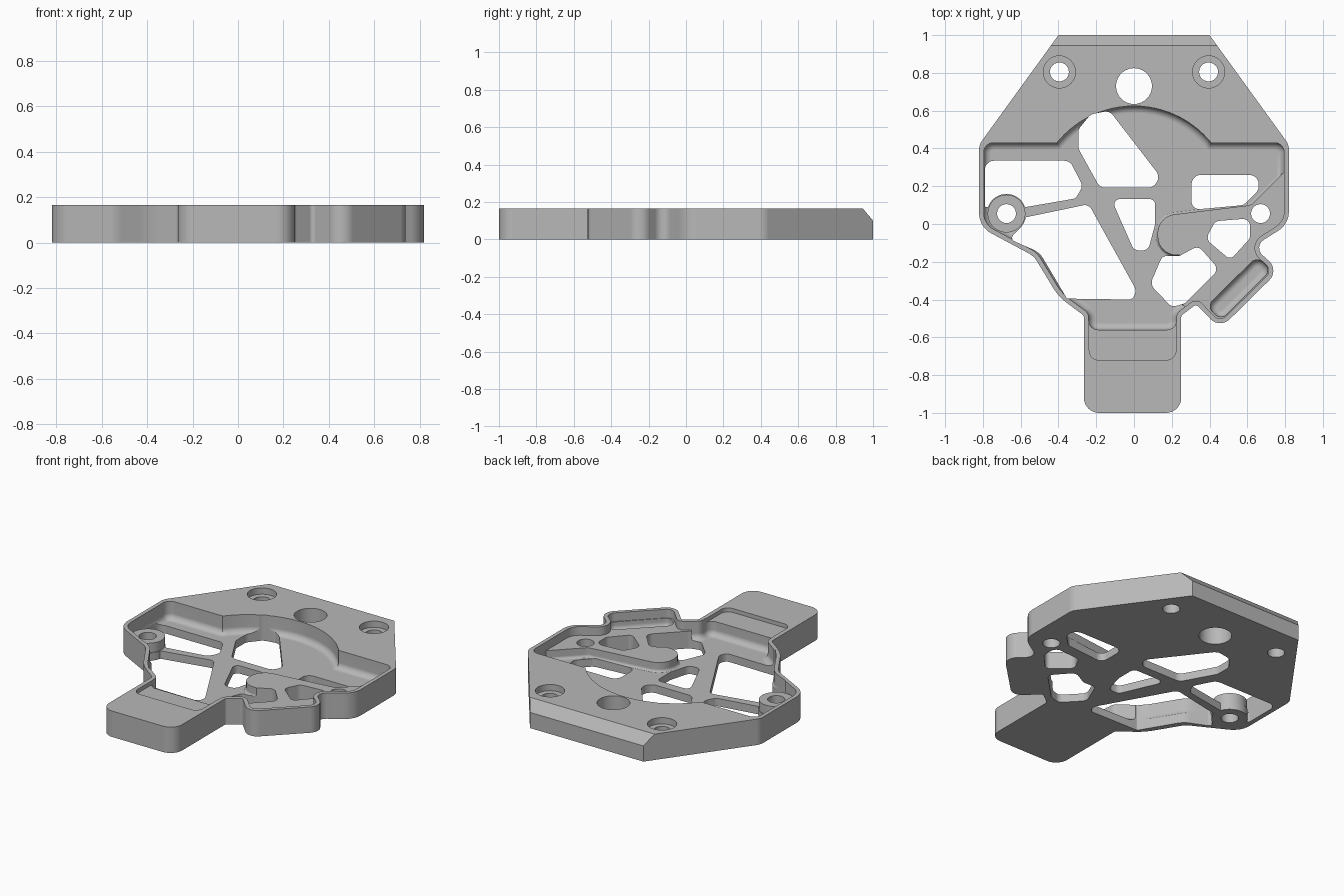
import bpy, bmesh, math
from mathutils import Vector

cube = bpy.data.objects.get("Cube")
if cube:
    bpy.data.objects.remove(cube, do_unlink=True)

TOP, FLOOR, LEDGE, WALL = 0.165, 0.05, 0.11, 0.025
ABOVE, BELOW = 0.23, -0.1


def turn(pts, i):
    """Corner i with the unit directions into and out of it."""
    a, b, c = (Vector(pts[(i + k) % len(pts)][:2]) for k in (-1, 0, 1))
    return b, (b - a).normalized(), (c - b).normalized()


def cross(u, v):
    return u.x * v.y - u.y * v.x


def inset(pts, d):
    """Move a clockwise outline of (x, y, radius) corners inwards by d."""
    out = []
    for i, p in enumerate(pts):
        b, u, v = turn(pts, i)
        n1, n2 = Vector((u.y, -u.x)), Vector((v.y, -v.x))
        b = b + (n1 + n2) * (d / (1 + n1.dot(n2)))
        change = -d if cross(u, v) < 0 else d
        out.append((b.x, b.y, max(p[2] + change, 0.002) if p[2] else 0))
    return out


def rounded(pts):
    """Turn (x, y, radius) corners into a smooth loop of points."""
    loop = []
    for i, (_, _, r) in enumerate(pts):
        b, u, v = turn(pts, i)
        if not r:
            loop.append(b)
            continue
        bend = math.atan2(cross(u, v), u.dot(v))
        normal = Vector((-u.y, u.x)) * math.copysign(1, bend)
        bend = abs(bend)
        start = b - u * (r * math.tan(bend / 2))
        steps = 24 if r > 0.4 else 8
        for k in range(steps + 1):
            t = bend * k / steps
            loop.append(start + u * (r * math.sin(t)) + normal * (r * (1 - math.cos(t))))
    return loop


def circle(x, y, r, n=40):
    return [Vector((x + r * math.cos(2 * math.pi * k / n),
                    y - r * math.sin(2 * math.pi * k / n))) for k in range(n)]


def loft(bm, rings):
    """Skin a closed solid through (z, loop) rings."""
    rows = [[bm.verts.new((p.x, p.y, z)) for p in loop] for z, loop in rings]
    n = len(rows[0])
    for a, b in zip(rows, rows[1:]):
        for k in range(n):
            bm.faces.new((a[k], a[(k + 1) % n], b[(k + 1) % n], b[k]))
    bm.faces.new(rows[0])
    bm.faces.new(rows[-1])


def solid(name, *stacks):
    bm = bmesh.new()
    for rings in stacks:
        loft(bm, rings)
    bmesh.ops.recalc_face_normals(bm, faces=bm.faces[:])
    mesh = bpy.data.meshes.new(name)
    bm.to_mesh(mesh)
    bm.free()
    obj = bpy.data.objects.new(name, mesh)
    bpy.context.scene.collection.objects.link(obj)
    return obj


def prism(loop, low=BELOW, high=ABOVE):
    return [(low, loop), (high, loop)]


def fillet_rings(pts, floor, r, high, sign=1):
    """Column whose foot is rounded: inwards for pockets, outwards for islands."""
    rings = [(high, rounded(pts))]
    for k in range(7):
        t = math.pi / 2 * k / 6
        loop = rounded(inset(pts, sign * r * (1 - math.cos(t))))
        rings.append((floor + r * (1 - math.sin(t)), loop))
    if sign < 0:
        rings.append((BELOW, rings[-1][1]))
    return rings


def cut(target, cutter):
    """Subtract the cutter, taking the first solver that leaves a solid."""
    mod = target.modifiers.new("cut", "BOOLEAN")
    mod.operation, mod.object, mod.use_self = "DIFFERENCE", cutter, True
    for solver in ("EXACT", "MANIFOLD"):
        mod.solver = solver
        graph = bpy.context.evaluated_depsgraph_get()
        graph.update()
        result = bpy.data.meshes.new_from_object(target.evaluated_get(graph))
        if len(result.polygons):
            target.modifiers.remove(mod)
            target.data = result
            break
    bpy.data.objects.remove(cutter, do_unlink=True)


# Shared lower outline, clockwise
right_side = [(0.82, 0, 0.12), (0.63, -0.12, 0.05), (0.77, -0.245, 0.07),
              (0.455, -0.555, 0.07), (0.33, -0.425, 0.02), (0.25, -0.485, 0.02)]
left_side = [(-0.265, -0.485, 0.02), (-0.4, -0.385, 0.3), (-0.53, -0.17, 0.12),
             (-0.82, -0.015, 0.12)]

# Main plate
outline = ([(-0.4, 1, 0), (0.4, 1, 0), (0.82, 0.42, 0.08)] + right_side +
           [(0.25, -1, 0.08), (-0.265, -1, 0.08)] + left_side + [(-0.82, 0.42, 0.08)])
plate = solid("base_plate", prism(rounded(outline), 0, TOP))

# Main pocket, leaving the raised ledge and the left boss standing
pocket_edge = ([(-0.82, 0.455, 0.075), (-0.42, 0.455, 0), (0, 0.93, 0.55),
                (0.42, 0.455, 0), (0.82, 0.455, 0.075)] + right_side +
               [(0.25, -0.585, 0.075), (-0.265, -0.585, 0.075)] + left_side)
pocket = solid("pocket_cutter", fillet_rings(inset(pocket_edge, WALL), FLOOR, 0.038, ABOVE))
ledge_edge = [(0.125, 0.04, 0.1), (0.62, 0.1, 0.05), (0.85, 0.33, 0), (0.95, -0.7, 0),
              (0.33, -0.52, 0), (0.24, -0.4, 0), (0.26, -0.165, 0.02), (0.125, -0.165, 0.1)]
cut(pocket, solid("ledge", fillet_rings(ledge_edge, FLOOR - 0.002, 0.02, LEDGE, -1)))
cut(pocket, solid("boss", prism(circle(-0.675, 0.055, 0.1), BELOW, LEDGE)))
cut(plate, pocket)

# Shallow tab recess and deep angled slot
tab = [(-0.237, -0.5, 0), (0.222, -0.5, 0), (0.222, -0.72, 0.05), (-0.237, -0.72, 0.05)]
cut(plate, solid("tab_recess", prism(rounded(tab), TOP - 0.025)))
slot = [(0.655, -0.17, 0.045), (0.725, -0.245, 0.045),
        (0.46, -0.51, 0.045), (0.385, -0.435, 0.045)]
cut(plate, solid("slot", fillet_rings(slot, FLOOR + 0.003, 0.035, ABOVE)))

# Weight-saving windows, bounded by the left boss
R = 0.05
windows = [
    [(-0.79, 0.335, R), (-0.34, 0.335, R), (-0.27, 0.2, R), (-0.31, 0.135, 0.03),
     (-0.6, 0.085, 0), (-0.79, 0.09, 0.01)],
    [(-0.6, 0.03, 0), (-0.24, 0.105, 0.04), (0.015, -0.355, R), (-0.01, -0.4, 0.03),
     (-0.355, -0.395, 0.01), (-0.5, -0.15, 0.12), (-0.66, -0.08, 0.02), (-0.59, -0.01, 0.03)],
    [(-0.295, 0.5, R), (-0.23, 0.58, R), (-0.13, 0.6, R), (0.14, 0.25, R),
     (0.1, 0.192, R), (-0.18, 0.192, R), (-0.295, 0.4, R)],
    [(-0.12, 0.132, 0.03), (0.112, 0.132, 0.03), (0.112, 0, R), (0.075, -0.14, 0.04),
     (0, -0.14, 0.04)],
    [(0.305, 0.26, R), (0.66, 0.26, R), (0.66, 0.18, R), (0.58, 0.1, R), (0.305, 0.075, 0.04)],
    [(0.43, 0.015, 0.04), (0.615, 0.03, 0.04), (0.615, -0.075, 0.04), (0.51, -0.19, 0.03),
     (0.38, -0.08, 0.04)],
    [(0.15, -0.17, 0.03), (0.24, -0.17, 0.04), (0.34, -0.115, 0.04), (0.45, -0.24, 0.04),
     (0.27, -0.42, R), (0.2, -0.44, 0.04), (0.085, -0.32, R)],
]
openings = solid("window_cutter", *[prism(rounded(w)) for w in windows])
cut(openings, solid("boss_column", prism(circle(-0.675, 0.055, 0.104), -0.2, 0.3)))
cut(plate, openings)

# Round holes and counterbores
stacks = [prism(circle(0, 0.73, 0.095)), prism(circle(-0.675, 0.055, 0.05)),
          prism(circle(0.67, 0.055, 0.05))]
for x in (-0.395, 0.395):
    wide, narrow = circle(x, 0.805, 0.085), circle(x, 0.805, 0.05)
    stacks.append([(ABOVE, wide), (0.125, wide), (0.125, narrow), (BELOW, narrow)])
cut(plate, solid("hole_cutter", *stacks))


# Chamfer along the back edge
def strip(y):
    return [Vector(p) for p in ((-1, y), (-1, 1.2), (1, 1.2), (1, y))]


cut(plate, solid("chamfer_cutter", [(0.08, strip(1.017)), (ABOVE, strip(0.89))]))

# Material and shading
grey = bpy.data.materials.new("plain_grey")
grey.use_nodes = True
colour = (0.48, 0.48, 0.48, 1)
grey.diffuse_color = colour
grey.node_tree.nodes["Principled BSDF"].inputs["Base Color"].default_value = colour
plate.data.materials.clear()
plate.data.materials.append(grey)
bpy.context.view_layer.objects.active = plate
plate.select_set(True)
bpy.ops.object.shade_smooth_by_angle(angle=math.radians(30))
weighted = plate.modifiers.new("weighted_normals", "WEIGHTED_NORMAL")
weighted.keep_sharp = True
